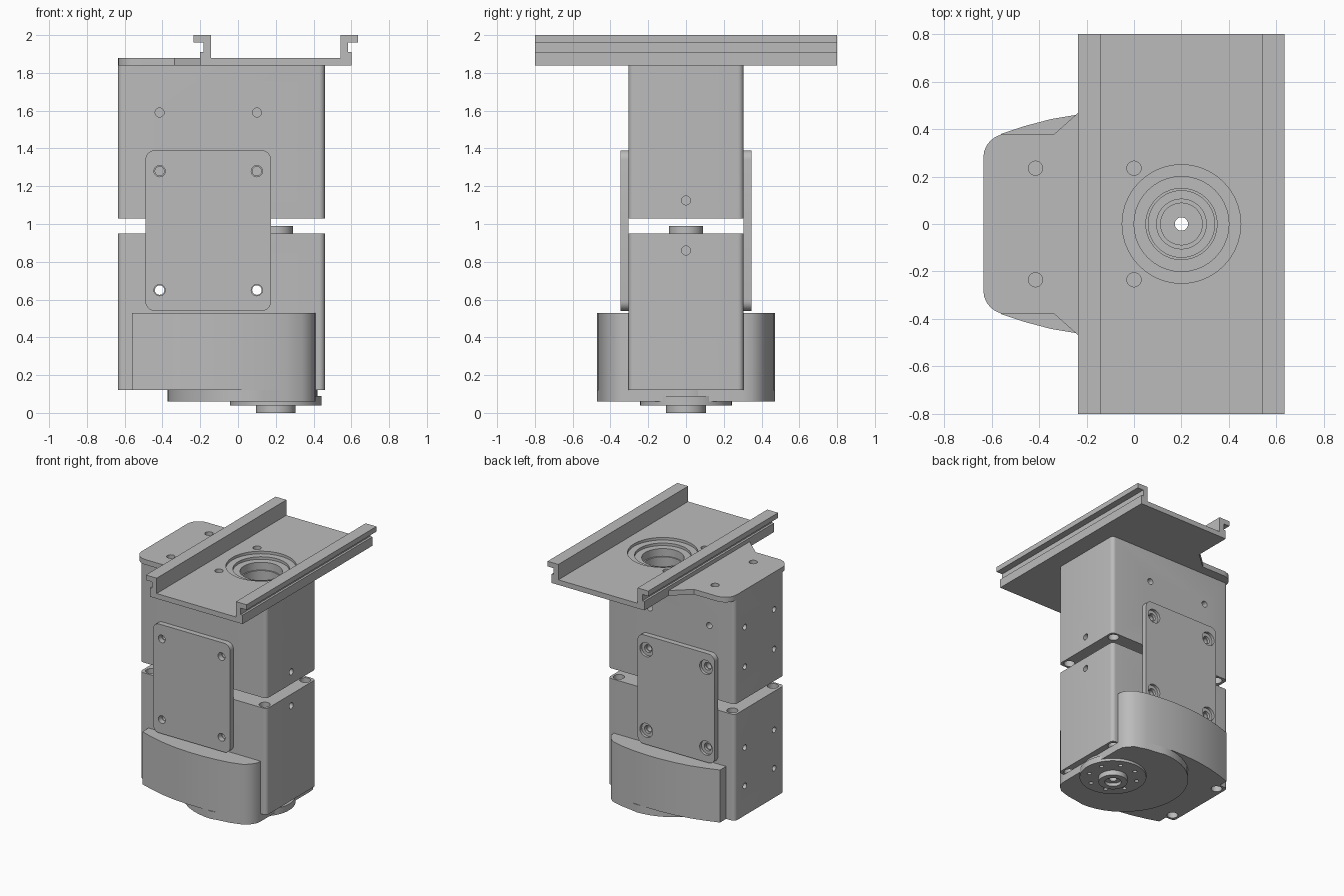
import bpy, bmesh, math
from mathutils import Matrix, Vector

if "Cube" in bpy.data.objects:
    bpy.data.objects.remove(bpy.data.objects["Cube"], do_unlink=True)

GREY = (0.5, 0.5, 0.5, 1)
mat = bpy.data.materials.new("machined grey")
mat.use_nodes = True
mat.diffuse_color = GREY
bsdf = mat.node_tree.nodes["Principled BSDF"]
bsdf.inputs["Base Color"].default_value = GREY
bsdf.inputs["Roughness"].default_value = 0.6

AXIS = 0.2        # x of the drive axis
PIN = 0.028       # radius of the bore through everything
parts = []


def finish(name, bm):
    bmesh.ops.recalc_face_normals(bm, faces=bm.faces)
    mesh = bpy.data.meshes.new(name)
    bm.to_mesh(mesh)
    bm.free()
    mesh.materials.append(mat)
    obj = bpy.data.objects.new(name, mesh)
    bpy.context.collection.objects.link(obj)
    return obj


def prism(name, outline, lo, hi, axis="z", radius=0, keep=lambda v: True):
    """Extrude an outline along z or y and round the chosen corners."""
    place = (lambda a, b, c: (a, b, c)) if axis == "z" else (lambda a, b, c: (a, c, b))
    bm = bmesh.new()
    ends = [[bm.verts.new(place(a, b, c)) for a, b in outline] for c in (lo, hi)]
    for ring in ends:
        bm.faces.new(ring)
    n = len(outline)
    sides = []
    for i in range(n):
        j = (i + 1) % n
        bm.faces.new((ends[0][i], ends[0][j], ends[1][j], ends[1][i]))
    for u, v in zip(*ends):
        if keep(u.co):
            sides.append(bm.edges.get((u, v)))
    if radius:
        bmesh.ops.bevel(bm, geom=sides, offset=radius, segments=6, profile=0.5, affect="EDGES")
    obj = finish(name, bm)
    parts.append(obj)
    return obj


def box_outline(x0, x1, y0, y1):
    return [(x0, y0), (x1, y0), (x1, y1), (x0, y1)]


def add_cylinder(bm, start, end, r, segs):
    a, b = Vector(start), Vector(end)
    turn = (b - a).to_track_quat("Z", "Y").to_matrix().to_4x4()
    bmesh.ops.create_cone(bm, cap_ends=True, segments=segs, radius1=r, radius2=r,
                          depth=(b - a).length,
                          matrix=Matrix.Translation((a + b) / 2) @ turn)


def disc(name, r, lo, hi):
    bm = bmesh.new()
    add_cylinder(bm, (AXIS, 0, lo), (AXIS, 0, hi), r, 48)
    obj = finish(name, bm)
    parts.append(obj)
    return obj


def drill(obj, holes, segs=20):
    """Cut a set of separate round holes, each (start, end, radius)."""
    bm = bmesh.new()
    for start, end, r in holes:
        add_cylinder(bm, start, end, r, segs)
    cutter = finish("hole_cutter", bm)
    cutter.hide_render = True
    mod = obj.modifiers.new("holes", "BOOLEAN")
    mod.operation, mod.solver, mod.object = "DIFFERENCE", "EXACT", cutter
    bpy.context.view_layer.objects.active = obj
    bpy.ops.object.modifier_apply(modifier=mod.name)
    bpy.data.objects.remove(cutter, do_unlink=True)


def bore(obj, lo, hi, r):
    drill(obj, [((AXIS, 0, lo), (AXIS, 0, hi), r)], 40)


# Two housings
BODY = box_outline(-0.635, 0.46, -0.305, 0.305)
lower = prism("lower_housing", BODY, 0.12, 0.95, radius=0.03)
upper = prism("upper_housing", BODY, 1.03, 1.84, radius=0.03)

COLUMNS = (-0.415, 0.1)
for obj, rows, ends, lug in ((lower, (0.35, 0.65), (0.12, 0.95), 0.86),
                             (upper, (1.28, 1.59), (1.03, 1.84), 1.125)):
    holes = [((0.4, 0, lug), (0.5, 0, lug), 0.024)]
    for z in rows:
        holes += [((-0.7, y, z), (-0.57, y, z), 0.022) for y in (-0.18, 0.18)]
        for x in COLUMNS:
            if z == 0.65:
                holes.append(((x, -0.4, z), (x, 0.4, z), 0.025))
            else:
                holes += [((x, s * 0.4, z), (x, s * 0.25, z), 0.024) for s in (-1, 1)]
    # Corner screw recesses on the end faces
    for z in ends:
        holes += [((x, y, z - 0.06), (x, y, z + 0.06), 0.04)
                  for x in (-0.575, 0.405) for y in (-0.25, 0.25)]
    drill(obj, holes)

# Drive bores
bore(lower, 0, 1, PIN)
bore(upper, 1.09, 1.9, 0.14)
bore(upper, 1.78, 1.9, 0.15)
bore(upper, 1, 1.2, 0.105)

# Coupling hub between the housings
hub = disc("coupling_hub", 0.09, 0.94, 0.99)
bore(hub, 0.9, 1.1, PIN)

# Splice plates on the front and back
for name, side in (("front_plate", -1), ("back_plate", 1)):
    lo, hi = sorted((side * 0.305, side * 0.347))
    plate = prism(name, box_outline(-0.49, 0.175, 0.54, 1.39), lo, hi, "y", 0.05)
    spots = [(x, z) for x in COLUMNS for z in (0.65, 1.28)]
    drill(plate, [((x, side * 0.25, z), (x, side * 0.4, z), 0.03) for x, z in spots])
    if side > 0:
        drill(plate, [((x, 0.325, z), (x, 0.4, z), 0.055) for x, z in spots])

# Curved side guards
CURVE = [(-0.56, 0.38), (-0.46, 0.413), (-0.35, 0.442), (-0.23, 0.462), (-0.1, 0.472),
         (0.02, 0.472), (0.14, 0.463), (0.25, 0.447), (0.34, 0.42), (0.38, 0.385),
         (0.405, 0.345), (0.41, 0.3)]
for name, side in (("front_guard", -1), ("back_guard", 1)):
    outline = [(x, side * y) for x, y in CURVE + [(-0.56, 0.3)]]
    prism(name, outline, 0.12, 0.53)

# Base cover with a round rear edge
arc = [(0.1 + 0.472 * math.cos(t), 0.472 * math.sin(t))
       for t in (math.radians(90 + 7.5 * i) for i in range(25))]
tail = [p for p in CURVE if p[0] > 0.12]
cover = prism("base_cover", arc + [(x, -y) for x, y in tail] + tail[::-1], 0.06, 0.12)
bore(cover, 0, 0.2, 0.2)

# Output flange with a bolt circle, and its boss
flange = disc("output_flange", 0.243, 0.04, 0.09)
bolts = [math.radians(45 * i + 22.5) for i in range(8)]
drill(flange, [((AXIS + 0.18 * math.cos(t), 0.18 * math.sin(t), 0.02),
                (AXIS + 0.18 * math.cos(t), 0.18 * math.sin(t), 0.07), 0.016) for t in bolts])
bore(flange, 0, 0.2, PIN)
collar = disc("flange_collar", 0.22, 0.09, 0.12)
bore(collar, 0, 0.2, PIN)
boss = disc("output_boss", 0.105, 0, 0.04)
bore(boss, -0.1, 0.1, PIN)
bore(boss, -0.1, 0.025, 0.06)

# Mounting plate beside the rail
half = [(-0.635, 0.38), (-0.335, 0.38), (-0.2, 0.5)]
mount = prism("mounting_plate", half + [(x, -y) for x, y in half[::-1]], 1.84, 1.88,
              radius=0.1, keep=lambda v: v.x < -0.6)
drill(mount, [((-0.415, y, 1.8), (-0.415, y, 1.9), 0.03) for y in (-0.235, 0.235)])

# Channel rail with lipped walls
MID = 0.2
wall = [(0.4, 1.84), (0.4, 1.91), (0.383, 1.91), (0.383, 1.96), (0.435, 1.96),
        (0.435, 2.0), (0.342, 2.0), (0.342, 1.88)]
section = [(MID + x, z) for x, z in wall] + [(MID - x, z) for x, z in wall[::-1]]
rail = prism("channel_rail", section, -0.8, 0.8, "y")
drill(rail, [((0, y, 1.8), (0, y, 1.9), 0.03) for y in (-0.235, 0.235)])
bore(rail, 1.8, 1.9, 0.2)
bore(rail, 1.86, 1.95, 0.25)

# Smooth the curves, keep the edges crisp
bpy.ops.object.select_all(action="DESELECT")
for obj in parts:
    obj.select_set(True)
bpy.context.view_layer.objects.active = parts[0]
bpy.ops.object.shade_smooth_by_angle(angle=math.radians(28))
